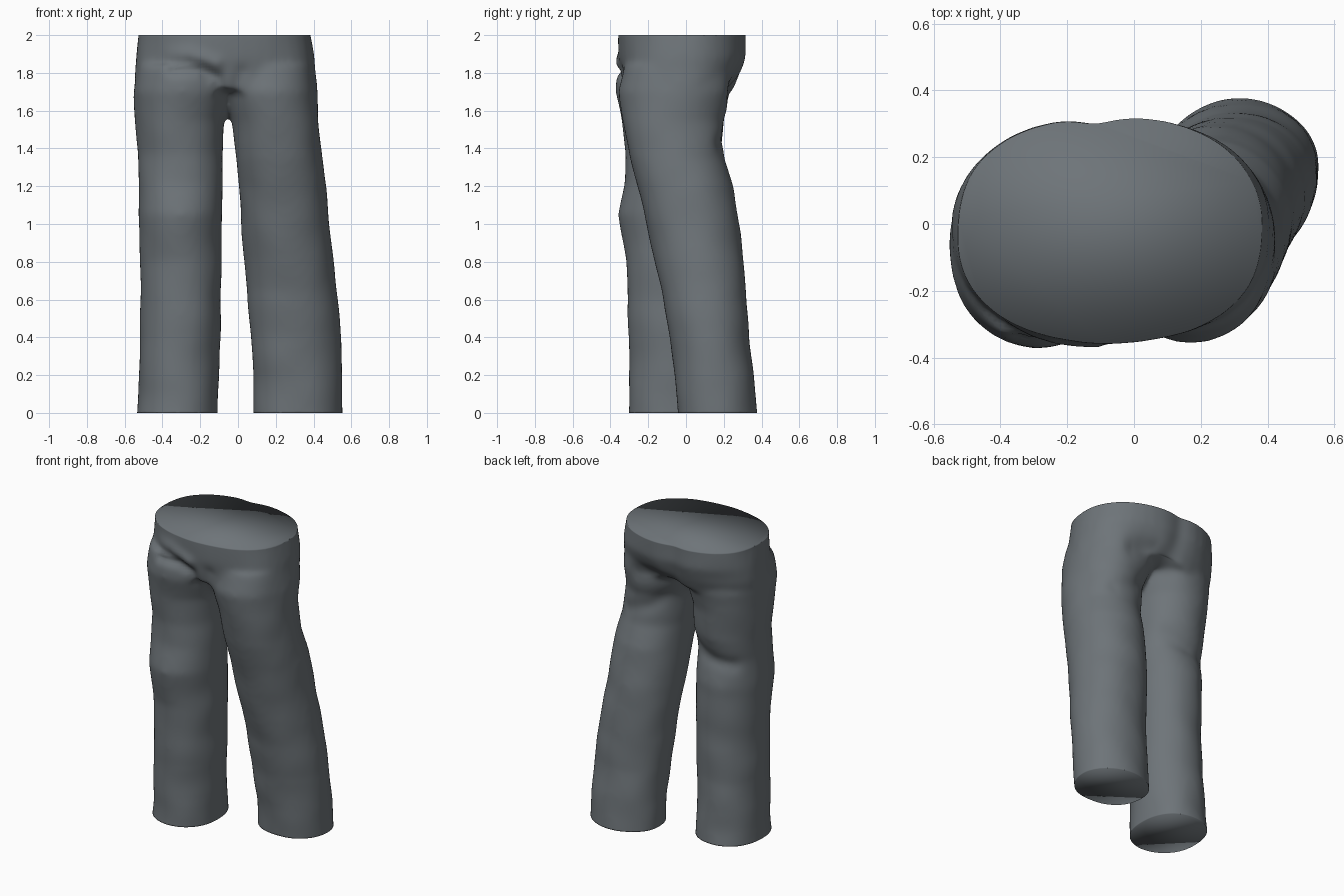
import bpy, bmesh, math
from mathutils import Vector, noise

cube = bpy.data.objects.get("Cube")
if cube:
    bpy.data.objects.remove(cube, do_unlink=True)

SIDES = 40

# Cross-sections from the bottom up: z, left x, right x, front y, back y
RIGHT_LEG = [(-.10, -.545, -.10, -.31, .21), (.1, -.53, -.105, -.30, .19), (.4, -.52, -.095, -.30, .17),
             (.8, -.515, -.085, -.315, .17), (1.05, -.525, -.085, -.355, .17), (1.22, -.525, -.085, -.325, .14),
             (1.37, -.53, -.08, -.32, .18), (1.55, -.545, -.075, -.34, .20), (1.7, -.555, -.03, -.37, .23),
             (1.84, -.53, .0, -.36, .22)]
LEFT_LEG = [(-.10, .085, .55, -.04, .385), (.18, .08, .555, -.06, .36), (.4, .065, .545, -.09, .335),
            (.65, .05, .525, -.13, .32), (.95, .02, .49, -.20, .29), (1.2, .005, .465, -.26, .25),
            (1.35, -.01, .445, -.30, .20), (1.55, -.035, .425, -.335, .20), (1.7, -.08, .42, -.36, .25),
            (1.84, -.1, .40, -.33, .25)]
HIPS = [(1.70, -.55, .42, -.33, .25), (1.78, -.55, .415, -.345, .285),
        (1.88, -.54, .405, -.355, .32), (2.0, -.53, .385, -.355, .32), (2.1, -.53, .375, -.355, .32)]


def loft(bm, sections, power):
    """Skin a stack of rounded cross-sections into a closed tube."""
    rings = []
    for z, x0, x1, y0, y1 in sections:
        ring = []
        for i in range(SIDES):
            a = math.tau * i / SIDES
            c, s = math.cos(a), math.sin(a)
            x = math.copysign(abs(c) ** (2 / power), c)
            y = math.copysign(abs(s) ** (2 / power), s)
            ring.append(bm.verts.new(((x0 + x1 + x * (x1 - x0)) / 2, (y0 + y1 + y * (y1 - y0)) / 2, z)))
        rings.append(ring)
    for low, high in zip(rings, rings[1:]):
        for i in range(SIDES):
            j = (i + 1) % SIDES
            bm.faces.new((low[i], low[j], high[j], high[i]))
    bm.faces.new(rings[0][::-1])
    bm.faces.new(rings[-1])


def near_path(p, path):
    """Distance from p to a polyline."""
    best = 9.0
    for a, b in zip(path, path[1:]):
        a, b = Vector(a), Vector(b)
        t = max(0, min(1, (p - a).dot(b - a) / (b - a).length_squared))
        best = min(best, (p - a - t * (b - a)).length)
    return best


# Legs and hips fused into one cloth body
mesh = bpy.data.meshes.new("trousers")
trousers = bpy.data.objects.new("trousers", mesh)
bpy.context.collection.objects.link(trousers)
bm = bmesh.new()
loft(bm, RIGHT_LEG, 2.1)
loft(bm, LEFT_LEG, 2.1)
loft(bm, HIPS, 2.3)
bm.to_mesh(mesh)
bm.free()
fuse = trousers.modifiers.new("fuse", "REMESH")
fuse.mode = "VOXEL"
fuse.voxel_size = 0.016
soften = trousers.modifiers.new("soften", "SMOOTH")
soften.factor = 0.5
soften.iterations = 12
evaluated = trousers.evaluated_get(bpy.context.evaluated_depsgraph_get())
bm = bmesh.new()
bm.from_mesh(evaluated.to_mesh())
evaluated.to_mesh_clear()
trousers.modifiers.clear()

# Folds at the crotch and under the seat: path, depth, width
FOLDS = [
    ([(-.34, -.35, 1.82), (-.2, -.35, 1.82), (-.11, -.34, 1.77), (-.06, -.3, 1.62)], .025, .035),
    ([(-.38, -.34, 1.90), (-.26, -.36, 1.90), (-.12, -.36, 1.85)], -.02, .04),
    ([(.02, -.34, 1.80), (-.02, -.32, 1.7), (-.05, -.28, 1.6)], .012, .04),
    ([(-.12, .31, 2.0), (-.1, .30, 1.82), (-.07, .24, 1.68)], .018, .07),
    ([(.2, .27, 1.70), (.05, .27, 1.72), (-.08, .25, 1.66)], .03, .07),
    ([(-.42, .1, 1.2), (-.3, .15, 1.22), (-.14, .13, 1.28)], .012, .05),
    ([(.3, .17, 1.42), (.14, .19, 1.48), (.0, .18, 1.56)], .012, .05),
]
bm.normal_update()
moves = []
for v in bm.verts:
    push = 0.007 * noise.noise(v.co * 5)
    for path, depth, width in FOLDS:
        push -= depth * math.exp(-(near_path(v.co, path) / width) ** 2)
    moves.append(v.normal * push)
for v, move in zip(bm.verts, moves):
    v.co += move

# Flat waist and hems
for z, up in ((0, -1), (2, 1)):
    geom = bm.verts[:] + bm.edges[:] + bm.faces[:]
    cut = bmesh.ops.bisect_plane(bm, geom=geom, dist=1e-5, plane_co=(0, 0, z),
                                 plane_no=(0, 0, up), clear_outer=True)
    rim = [e for e in cut["geom_cut"] if isinstance(e, bmesh.types.BMEdge)]
    bmesh.ops.holes_fill(bm, edges=rim, sides=0)
bmesh.ops.recalc_face_normals(bm, faces=bm.faces)
for f in bm.faces:
    f.smooth = True
bm.to_mesh(mesh)
bm.free()

# Slate grey cloth
cloth = bpy.data.materials.new("slate_grey_cloth")
cloth.use_nodes = True
colour = (0.155, 0.175, 0.19, 1)
cloth.diffuse_color = colour
cloth.node_tree.nodes["Principled BSDF"].inputs["Base Color"].default_value = colour
mesh.materials.clear()
mesh.materials.append(cloth)
